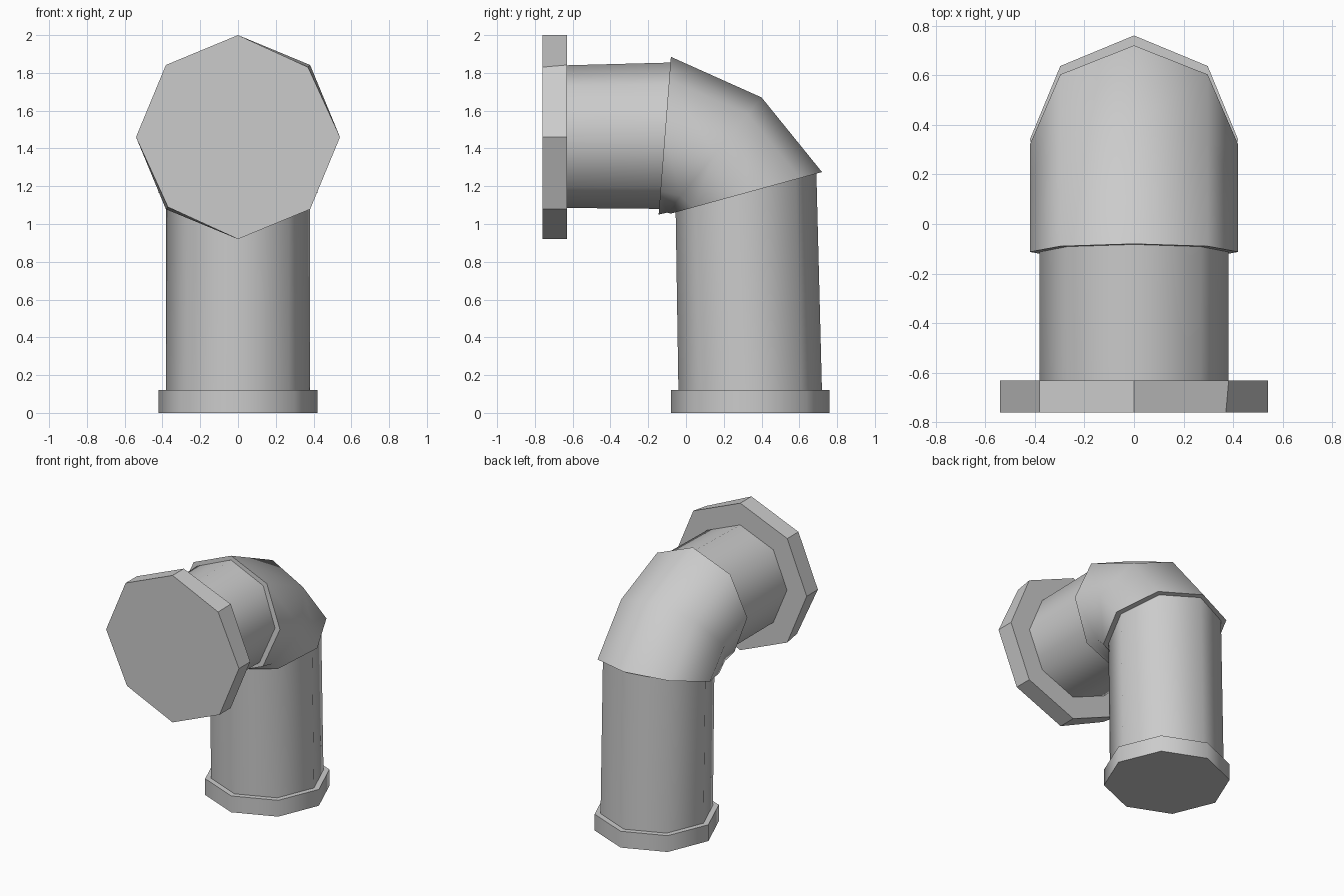
import bpy, bmesh, math
from mathutils import Vector

old = bpy.data.objects.get("Cube")
if old:
    bpy.data.objects.remove(old, do_unlink=True)

SIDES = 8

grey = bpy.data.materials.new("pipe grey")
grey.use_nodes = True
colour = (0.6, 0.6, 0.6, 1)
grey.diffuse_color = colour
grey.node_tree.nodes["Principled BSDF"].inputs["Base Color"].default_value = colour


def loft(name, rings, smooth=True):
    """Capped octagonal tube; each ring is (outer yz, inner yz, half width)."""
    bm = bmesh.new()
    loops = []
    for outer, inner, half in rings:
        a, b = Vector((0, *outer)), Vector((0, *inner))
        mid, arm = (a + b) / 2, (a - b) / 2
        loop = []
        for i in range(SIDES):
            t = math.tau * i / SIDES
            loop.append(bm.verts.new(mid + arm * math.cos(t) + Vector((half * math.sin(t), 0, 0))))
        loops.append(loop)
    for low, high in zip(loops, loops[1:]):
        for i in range(SIDES):
            j = (i + 1) % SIDES
            bm.faces.new((low[i], low[j], high[j], high[i]))
    bm.faces.new(loops[0])
    bm.faces.new(loops[-1])
    bmesh.ops.recalc_face_normals(bm, faces=bm.faces)
    mesh = bpy.data.meshes.new(name)
    bm.to_mesh(mesh)
    bm.free()
    mesh.materials.append(grey)
    obj = bpy.data.objects.new(name, mesh)
    bpy.context.collection.objects.link(obj)
    if smooth:
        bpy.ops.object.select_all(action="DESELECT")
        obj.select_set(True)
        bpy.context.view_layer.objects.active = obj
        bpy.ops.object.shade_smooth_by_angle(angle=math.radians(50))
    return obj


# Collar on the ground
loft("base_collar", [((0.76, 0), (-0.08, 0), 0.42),
                     ((0.76, 0.12), (-0.08, 0.12), 0.42)])

# Upright pipe, its top cut at the slope of the elbow
loft("upright_pipe", [((0.72, 0.11), (-0.04, 0.11), 0.38),
                      ((0.69, 1.28), (-0.055, 1.08), 0.38)])

# Bend made of two segments
loft("elbow", [((-0.08, 1.885), (-0.145, 1.05), 0.42),
               ((0.4, 1.67), (-0.1, 1.06), 0.42),
               ((0.72, 1.275), (-0.08, 1.055), 0.42)])

# Horizontal pipe running to the front
loft("front_pipe", [((-0.07, 1.855), (-0.12, 1.08), 0.38),
                    ((-0.64, 1.84), (-0.64, 1.085), 0.38)])

# Flange plate with two slightly pulled-in front corners
flange = loft("front_flange", [((-0.63, 2), (-0.63, 0.92), 0.54),
                               ((-0.76, 2), (-0.76, 0.92), 0.54)], smooth=False)
for v in flange.data.vertices:
    height = v.co.z - 1.46
    if v.co.y < -0.7 and v.co.x * height > 0.1:
        v.co.x *= 0.97
        v.co.z = 1.46 + height * 0.97
